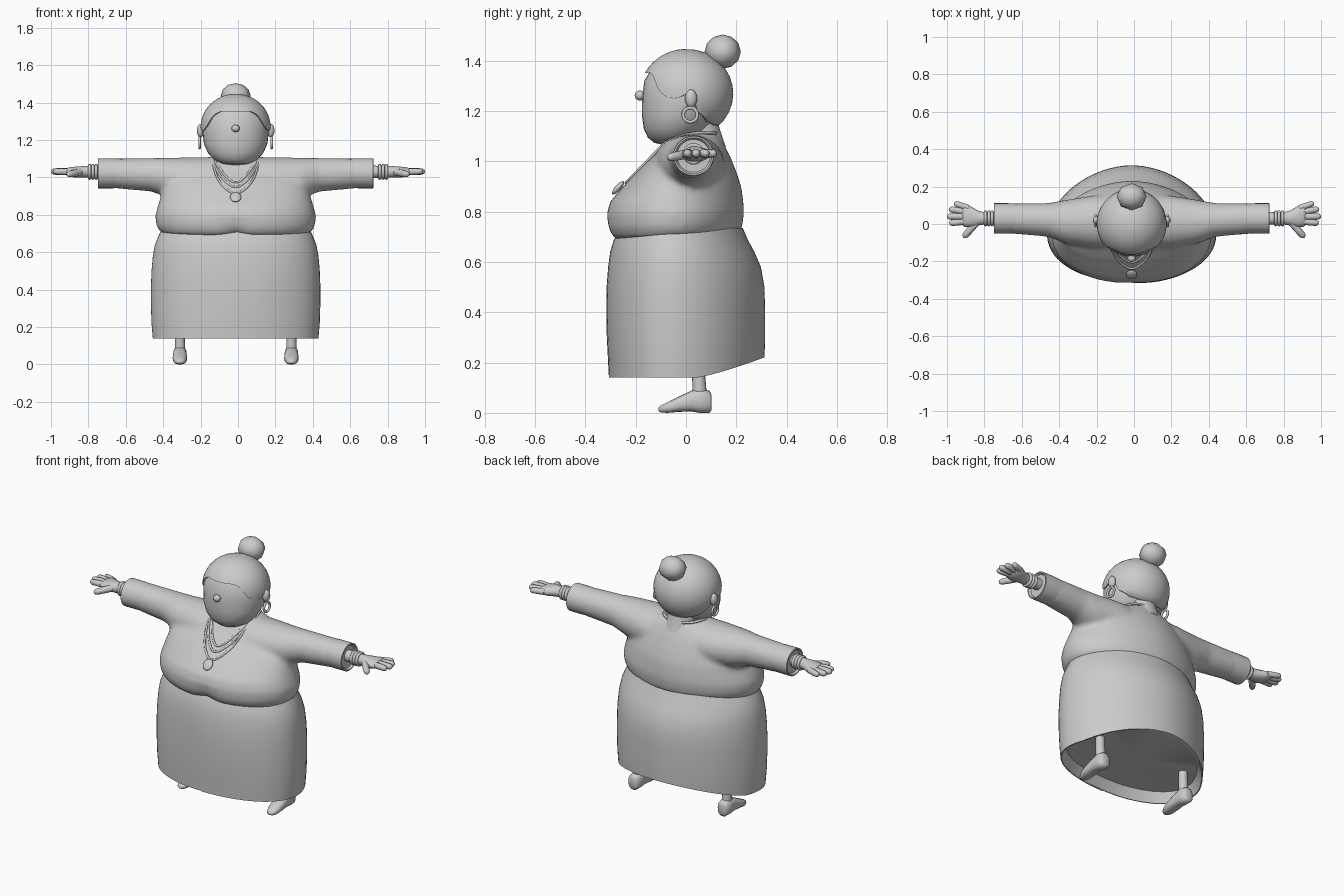
import bpy, bmesh, math
from mathutils import Vector

if "Cube" in bpy.data.objects:
    bpy.data.objects.remove(bpy.data.objects["Cube"])

CX = -0.0125                       # body centre line
grey = bpy.data.materials.new("light_grey")
grey.diffuse_color = (0.6, 0.6, 0.6, 1)
grey.use_nodes = True
grey.node_tree.nodes["Principled BSDF"].inputs["Base Color"].default_value = grey.diffuse_color


def make(name, lofts, angle=50):
    """lofts: list of (rings, cap_start, cap_end, closed_ring)"""
    bm = bmesh.new()
    for rings, c0, c1, closed in lofts:
        vs = [[bm.verts.new(p) for p in r] for r in rings]
        n = len(rings[0])
        for a, b in zip(vs, vs[1:]):
            for i in range(n if closed else n - 1):
                j = (i + 1) % n
                bm.faces.new((a[i], a[j], b[j], b[i]))
        if c0:
            bm.faces.new(vs[0][::-1])
        if c1:
            bm.faces.new(vs[-1])
    bmesh.ops.recalc_face_normals(bm, faces=bm.faces)
    me = bpy.data.meshes.new(name)
    bm.to_mesh(me)
    bm.free()
    ob = bpy.data.objects.new(name, me)
    bpy.context.collection.objects.link(ob)
    return finish(ob, name, angle)


def finish(ob, name, angle=50):
    ob.name = name
    ob.data.materials.clear()
    ob.data.materials.append(grey)
    bpy.ops.object.select_all(action='DESELECT')
    bpy.context.view_layer.objects.active = ob
    ob.select_set(True)
    bpy.ops.object.shade_smooth_by_angle(angle=math.radians(angle))
    return ob


def ball(name, loc, scale, seg=20, rings=12):
    bpy.ops.mesh.primitive_uv_sphere_add(segments=seg, ring_count=rings, radius=1, location=loc)
    ob = bpy.context.object
    ob.scale = scale
    return finish(ob, name, 80)


def hoop(name, loc, r, thick):
    bpy.ops.mesh.primitive_torus_add(major_radius=r, minor_radius=thick, major_segments=24,
                                     minor_segments=8, location=loc, rotation=(0, math.pi / 2, 0))
    return finish(bpy.context.object, name, 80)


def cross(x, yc, zc, ry, rz, n=20):
    """ellipse across the x axis"""
    return [(x, yc + ry * math.cos(2 * math.pi * i / n), zc + rz * math.sin(2 * math.pi * i / n))
            for i in range(n)]


def tube(pts, radii, n=10):
    """round-ended limb through points"""
    pts = [Vector(p) for p in pts]
    rings = []
    for i, (p, r) in enumerate(zip(pts, radii)):
        d = (pts[min(i + 1, len(pts) - 1)] - pts[max(i - 1, 0)]).normalized()
        u = d.orthogonal().normalized()
        v = d.cross(u)
        rings.append([p + r * (math.cos(2 * math.pi * k / n) * u + math.sin(2 * math.pi * k / n) * v)
                      for k in range(n)])
    return (rings, True, True, True)


def girth(t, hw, yf, yb):
    """body outline: widest a little forward of centre, leaner behind"""
    c, s = math.cos(t), math.sin(t)
    p = 2 / 2.15 if s < 0 else 2 / 1.85
    yc = -.05 * min(1, max(0, (hw - .25) / .13))
    x = hw * math.copysign(abs(c) ** p, c)
    y = yc + ((yc - yf) if s < 0 else (yb - yc)) * math.copysign(abs(s) ** p, s)
    return x, y


# Bodice and sleeves, merged into one soft garment
torso = []
for z, hw, yf, yb in [(.68, .37, -.26, .20), (.695, .405, -.295, .218), (.735, .425, -.314, .226),
                      (.79, .43, -.318, .231), (.84, .418, -.302, .228), (.90, .40, -.25, .22),
                      (.96, .38, -.195, .20), (1.02, .33, -.135, .176), (1.07, .25, -.085, .15),
                      (1.11, .14, -.045, .13)]:
    ring = []
    for i in range(64):
        x, y = girth(2 * math.pi * i / 64, hw, yf, yb)
        low = max(0, 1 - (z - .68) / .16)
        zz = z + low * .03 * (y + .3) / .5
        if y < 0:                                   # dip between the two halves of the bust
            dip = math.exp(-(x / .06) ** 2) * low
            y += .015 * dip
            zz += .015 * dip
        ring.append((CX + x, y, zz))
    torso.append(ring)
arm = [(.66, .03, 1.022, .08, .079), (.45, .022, 1.014, .09, .09), (.36, .012, .998, .115, .107),
       (.2, .012, .985, .142, .123)]
sections = [(-a[0],) + a[1:] for a in arm] + [a for a in reversed(arm)]
sleeves = [cross(CX + x, *rest, n=28) for x, *rest in sections]
bodice = make("bodice", [(torso, True, True, True), (sleeves, True, True, True)])
rm = bodice.modifiers.new("merge", 'REMESH')
rm.mode, rm.voxel_size, rm.use_smooth_shade = 'VOXEL', .013, True
sm = bodice.modifiers.new("soften", 'SMOOTH')
sm.factor, sm.iterations = .5, 8

# Wrap skirt: recessed underside, overlapping front edge, hem that lifts behind
rings = []
for z, hw, yf, yb, seam in [(.205, .1, -.08, .06, 0), (.2, .41, -.27, .28, -.015),
                            (.14, .436, -.298, .307, -.015),
                            (.14, .443, -.303, .312, -.015), (.22, .45, -.307, .314, -.01),
                            (.32, .453, -.312, .314, .012), (.42, .453, -.313, .314, .022),
                            (.5, .45, -.312, .312, .022), (.58, .443, -.306, .298, .012),
                            (.64, .432, -.298, .272, .005), (.69, .412, -.283, .245, 0),
                            (.735, .39, -.26, .226, 0)]:
    ring = []
    for i in range(73):
        a = math.radians(372) * i / 72
        x, y = girth(a - math.pi / 2, hw, yf, yb)
        k = 1 + .012 * max(0, 1 - a / .7) - .01 * max(0, (a - 6) / .5)
        if y < 0:
            x += seam * math.exp(-(x / .2) ** 2)
        w = .25 if len(rings) < 2 else max(0, (.4 - z) / .26)
        lift = .08 * max(0, (y - .04) / .27) ** 1.25 * w
        ring.append((CX + x, y * k, z + lift))
    rings.append(ring)
make("skirt", [(rings, True, False, False)])

# Neck and head
make("neck", [tube([(CX, .06, 1.05), (CX, .055, 1.12), (CX, .04, 1.2)], [.1, .08, .08], 20)])
face = []
for z, hw, yf, yb in [(1.066, .03, -.09, -.03), (1.073, .075, -.125, .01), (1.095, .115, -.152, .05),
                      (1.13, .148, -.168, .09), (1.18, .17, -.175, .13), (1.25, .178, -.174, .15),
                      (1.32, .172, -.166, .15), (1.38, .14, -.13, .13), (1.42, .08, -.08, .08)]:
    yc, ry = (yf + yb) / 2, (yb - yf) / 2
    face.append([(CX + hw * math.cos(2 * math.pi * i / 32), yc + ry * math.sin(2 * math.pi * i / 32), z)
                 for i in range(32)])
make("head", [(face, True, True, True)])
ball("nose", (CX, -.183, 1.262), (.022, .021, .02), 12, 8)

# Hair cap: a shell from the crown down to a swept hairline (degrees from front, height)
line = [(0, 1.352), (30, 1.352), (42, 1.335), (54, 1.28), (66, 1.252), (78, 1.25), (90, 1.268),
        (97, 1.275), (104, 1.2), (125, 1.16), (150, 1.145), (180, 1.14)]


def hairline(d):
    for (a, za), (b, zb) in zip(line, line[1:]):
        if d <= b:
            return za + (zb - za) * (d - a) / (b - a)
    return line[-1][1]


hair = []
for k in list(range(1, 13)) + [13]:
    ring = []
    for i in range(72):
        a = 2 * math.pi * i / 72
        d = math.degrees(min(a, 2 * math.pi - a))
        end = math.acos(max(-1, min(1, (hairline(d) - 1.27) / .177)))
        th = end * min(k, 12) / 12
        s = .9 if k == 13 else 1
        ring.append((CX + .187 * s * math.sin(th) * math.sin(a),
                     .002 - .186 * s * math.sin(th) * math.cos(a),
                     1.27 + .177 * math.cos(th)))
    hair.append(ring)
make("hair", [(hair, True, False, True)], 60)
ball("hair_bun", (CX, .146, 1.436), (.08, .072, .068), 8, 6)

# Necklaces following the slope of the chest, plus pendant
for n, (low, w) in enumerate([(.905, .125), (.94, .122), (.965, .112)]):
    cu = bpy.data.curves.new("necklace", 'CURVE')
    cu.dimensions, cu.bevel_depth, cu.bevel_resolution, cu.resolution_u = '3D', .006, 2, 8
    pts = [(0, low), (.45, low + .035), (.8, low + .09), (1, 1.085)]
    front = [(w * f, -.05 - (1.11 - z) * .96, z) for f, z in pts]
    half = front + [(w, .03, 1.115), (w * .75, .11, 1.113)]
    path = half + [(0, .132, 1.112)] + [(-x, y, z) for x, y, z in reversed(half[1:])]
    sp = cu.splines.new('NURBS')
    sp.points.add(len(path) - 1)
    for q, (x, y, z) in zip(sp.points, path):
        q.co = (CX + x, y, z, 1)
    sp.use_cyclic_u, sp.order_u = True, 3
    ob = bpy.data.objects.new(f"necklace_{n + 1}", cu)
    cu.materials.append(grey)
    bpy.context.collection.objects.link(ob)
pendant = ball("pendant", (CX, -.27, .895), (.03, .012, .034), 16, 10)
pendant.rotation_euler = (math.radians(-42), 0, 0)

# Paired parts
for s, side in ((-1, "left"), (1, "right")):
    bx = lambda x: CX + s * x
    # sleeve end with a shallow recess
    cuff = [cross(bx(x), .03, 1.022, r, r * .99, 28)
            for x, r in [(.6, .078), (.66, .081), (.735, .081), (.737, .079), (.737, .073), (.725, .066)]]
    make(f"sleeve_end_{side}", [(cuff, True, True, True)], 40)
    # hand with four fingers and a thumb
    palm = [cross(s * x, y, z, ry, rz, 14) for x, y, z, ry, rz in
            [(.70, .03, 1.03, .034, .034), (.8, .03, 1.03, .033, .032), (.835, .032, 1.03, .04, .031),
             (.87, .037, 1.028, .056, .03), (.905, .045, 1.03, .06, .024), (.922, .047, 1.03, .05, .014)]]
    parts = [(palm, True, True, True)]
    for base, tip, r in [((.885, .085), (.962, .112), .017), ((.90, .065), (.99, .08), .018),
                         ((.90, .04), (1.0, .04), .019), ((.895, .015), (.988, .004), .018),
                         ((.84, .01), (.912, -.072), .019)]:
        b, t = Vector((s * base[0], base[1], 1.03)), Vector((s * tip[0], tip[1], 1.032))
        if tip[1] < -.05:
            t.z = 1.015
        parts.append(tube([b.lerp(t, f) for f in (0, .5, .85, .96, 1)], [r, r, r * .9, r * .6, r * .2]))
    make(f"hand_{side}", parts, 70)
    for k in range(3):
        hoop(f"bracelet_{side}_{k + 1}", (s * (.758 + .018 * k), .03, 1.03), .034, .009)
    # ear and hoop earring
    ball(f"ear_{side}", (bx(.188), .02, 1.25), (.02, .024, .036), 14, 10)
    hoop(f"earring_{side}", (bx(.193), .017, 1.185), .028, .007)
    # leg and shoe
    make(f"leg_{side}", [tube([(bx(.298), .05, .23), (bx(.298), .05, .15), (bx(.298), .055, .07)],
                              [.026, .026, .028], 16)])
    shoe = []
    for y, hw, z0, z1 in [(.102, .022, .012, .07), (.094, .033, .0, .088), (.055, .037, .0, .098),
                          (.02, .037, .006, .088), (-.03, .039, .004, .064), (-.075, .034, .0, .042),
                          (-.1, .022, .002, .029), (-.109, .009, .007, .02)]:
        zc, rz = (z0 + z1) / 2, (z1 - z0) / 2
        ring = []
        for i in range(16):
            c, q = math.cos(math.pi * i / 8), math.sin(math.pi * i / 8)
            ring.append((bx(.298) + hw * math.copysign(abs(c) ** .8, c), y,
                         zc + rz * math.copysign(abs(q) ** .8, q)))
        shoe.append(ring)
    make(f"shoe_{side}", [(shoe, True, True, True)], 60)
